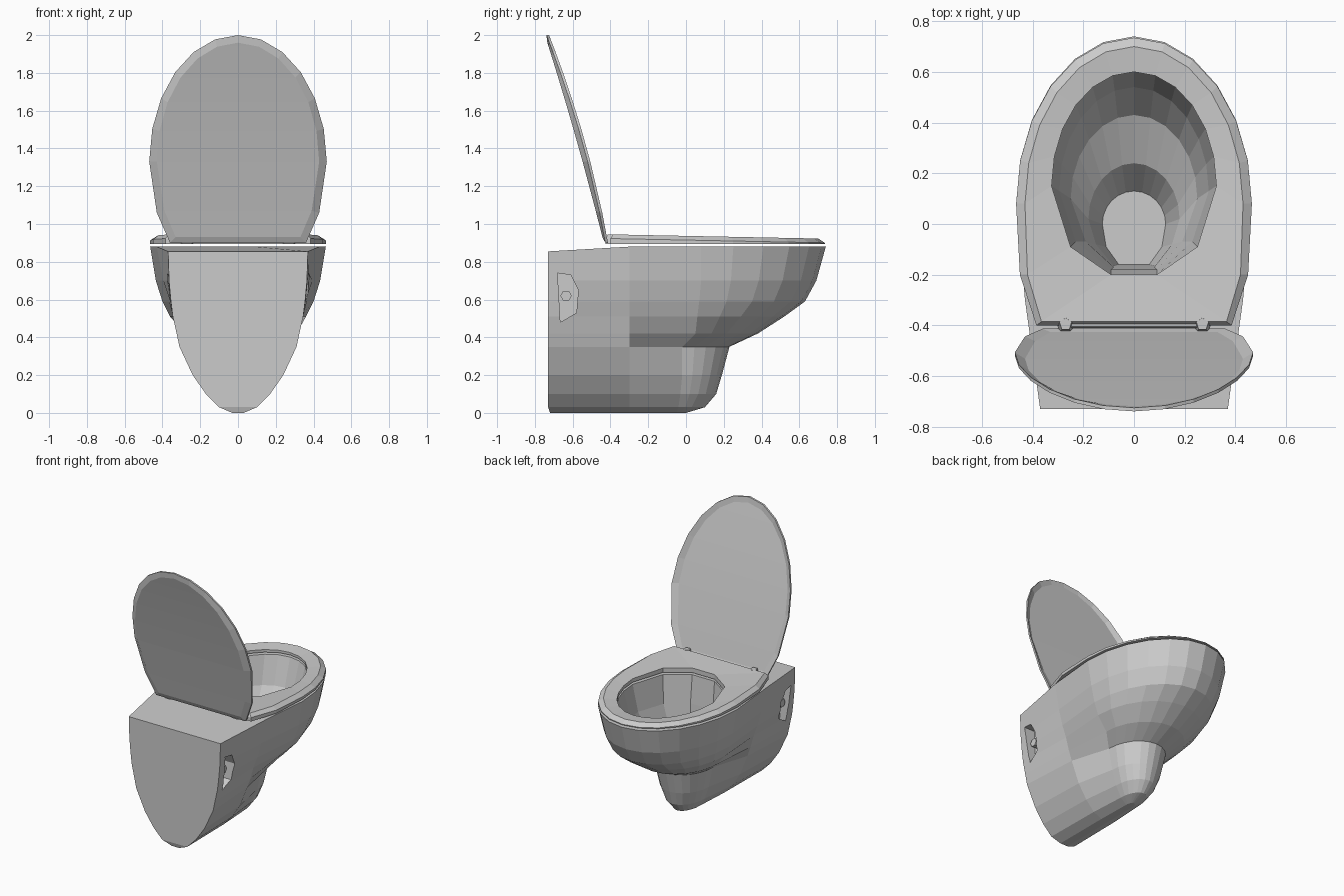
import bpy, bmesh, math
from mathutils import Matrix

if "Cube" in bpy.data.objects:
    bpy.data.objects.remove(bpy.data.objects["Cube"])


def ring(yb, wb, ym, m, wm, y0, yf):
    """Symmetric D-shaped outline: straight back edge, side point, elliptical nose."""
    half = [(wb, yb), (m, ym)]
    for i in range(6):
        a = math.radians(15 * i)
        half.append((wm * math.cos(a), y0 + (yf - y0) * math.sin(a)))
    return half + [(0, yf)] + [(-x, y) for x, y in reversed(half)]


def bm_object(name, bm):
    bmesh.ops.recalc_face_normals(bm, faces=bm.faces)
    me = bpy.data.meshes.new(name)
    bm.to_mesh(me)
    bm.free()
    ob = bpy.data.objects.new(name, me)
    bpy.context.collection.objects.link(ob)
    return ob


def loft(name, rings, closed=False):
    """Skin equal-count rings; cap the ends with strips, or join them in a loop."""
    n, k, h = len(rings[0]), len(rings), len(rings[0]) // 2
    bm = bmesh.new()
    rows = [[bm.verts.new(p) for p in r] for r in rings]
    for j in range(k if closed else k - 1):
        a, b = rows[j], rows[(j + 1) % k]
        for i in range(n):
            q = (i + 1) % n
            bm.faces.new((a[i], a[q], b[q], b[i]))
    if not closed:
        for r in (rows[0], rows[-1]):
            for i in range(h - 1):
                bm.faces.new((r[i], r[i + 1], r[n - 2 - i], r[n - 1 - i]))
            bm.faces.new((r[h - 1], r[h], r[h + 1]))
    return bm_object(name, bm)


# Body: outer shell sections (z, back y, back width, side width, max width, y of max, nose y)
outer = [
    (0.00, -.72, .03, .03, .025, -.05, .00),
    (0.03, -.73, .10, .095, .08, -.04, .10),
    (0.10, -.73, .17, .16, .13, -.03, .16),
    (0.20, -.73, .24, .225, .17, -.02, .19),
    (0.35, -.73, .31, .285, .20, -.02, .23),
    (0.42, -.73, .325, .31, .28, .05, .38),
    (0.51, -.73, .345, .335, .36, .06, .52),
    (0.59, -.73, .355, .365, .40, .07, .63),
    (0.70, -.73, .365, .395, .435, .08, .69),
    (0.88, -.73, .37, .43, .465, .08, .74),
]
sections = []
for z, yb, wb, m, wm, y0, yf in outer:
    pts = ring(yb, wb, -.3, m, wm, y0, yf)
    # the deck dips slightly toward the wall end
    sections.append([(x, y, z - .025 if z > .8 and y < -.7 else z) for x, y in pts])
# Inside of the bowl, down to the drain floor
for z, *dims in [
    (0.88, -.20, .09, -.09, .25, .325, .15, .60),
    (0.68, -.18, .09, -.07, .23, .295, .13, .54),
    (0.53, -.17, .08, -.07, .19, .25, .10, .43),
    (0.44, -.165, .08, -.08, .15, .18, .02, .24),
    (0.30, -.16, .06, -.09, .11, .125, .00, .13),
]:
    sections.append([(x, y, z) for x, y in ring(*dims)])
body = loft("body", sections)

# Mounting pockets cut in both flanks
bm = bmesh.new()
pocket = [(-.68, .74), (-.61, .73), (-.57, .65), (-.58, .53), (-.665, .48)]
for s in (-1, 1):
    f = bm.faces.new([bm.verts.new((s * .29, y, z)) for y, z in pocket])
    g = bmesh.ops.extrude_face_region(bm, geom=[f])["geom"]
    bmesh.ops.translate(bm, vec=(s * .25, 0, 0),
                        verts=[e for e in g if isinstance(e, bmesh.types.BMVert)])
cutter = bm_object("pocket_cutter", bm)
cutter.hide_render = True
mod = body.modifiers.new("pockets", 'BOOLEAN')
mod.operation = 'DIFFERENCE'
mod.solver = 'EXACT'
mod.object = cutter
bpy.context.view_layer.objects.active = body
bpy.ops.object.modifier_apply(modifier=mod.name)
bpy.data.objects.remove(cutter)

# Mounting bolts inside the pockets
bm = bmesh.new()
for s in (-1, 1):
    bmesh.ops.create_cone(bm, cap_ends=True, segments=6, radius1=.03, radius2=.03, depth=.05,
                          matrix=Matrix.Translation((s * .31, -.635, .62)) @ Matrix.Rotation(math.pi / 2, 4, 'Y'))
bm_object("mounting_bolts", bm)


# Seat: closed loop of rings, highest at the hinge end
def top(y):
    return .945 - .022 * (y + .4) / 1.1


rim = ring(-.40, .385, -.2, .45, .465, .08, .735)
shoulder = ring(-.385, .365, -.2, .42, .43, .08, .70)
hole = ring(-.20, .09, -.09, .25, .325, .15, .60)
loft("seat", [
    [(x, y, .895) for x, y in rim],
    [(x, y, top(y) - .022) for x, y in rim],
    [(x, y, top(y)) for x, y in shoulder],
    [(x, y, top(y) - .012) for x, y in hole],
    [(x, y, .895) for x, y in hole],
], closed=True)


# Lid: leaning shallow dish with its lip toward the seat; outline drawn in x and z
def lean(h):
    t = (h - .9) / 1.1
    return -.425 - .312 * t + .04 * t * (1 - t)


def lip(h):
    t = (h - .9) / 1.1
    return lean(h) + .012 + .08 * t * (1 - t)


edge = ring(.90, .36, 1.06, .43, .47, 1.33, 2.0)
inset = ring(.93, .33, 1.07, .39, .43, 1.33, 1.96)
loft("lid", [
    [(x, lean(h) + .006, h) for x, h in inset],
    [(x, lip(h), h) for x, h in edge],
    [(x, lip(h) - .014, h) for x, h in edge],
    [(x, lean(h) - .010, h) for x, h in inset],
])

# Hinges: two tapered feet and the rod between them
bm = bmesh.new()
for s in (-1, 1):
    bmesh.ops.create_cone(bm, cap_ends=True, segments=5, radius1=.04, radius2=.025, depth=.05,
                          matrix=Matrix.Translation((s * .27, -.395, .92)))
bmesh.ops.create_cone(bm, cap_ends=True, segments=6, radius1=.013, radius2=.013, depth=.5,
                      matrix=Matrix.Translation((0, -.397, .92)) @ Matrix.Rotation(math.pi / 2, 4, 'Y'))
bm_object("hinges", bm)
